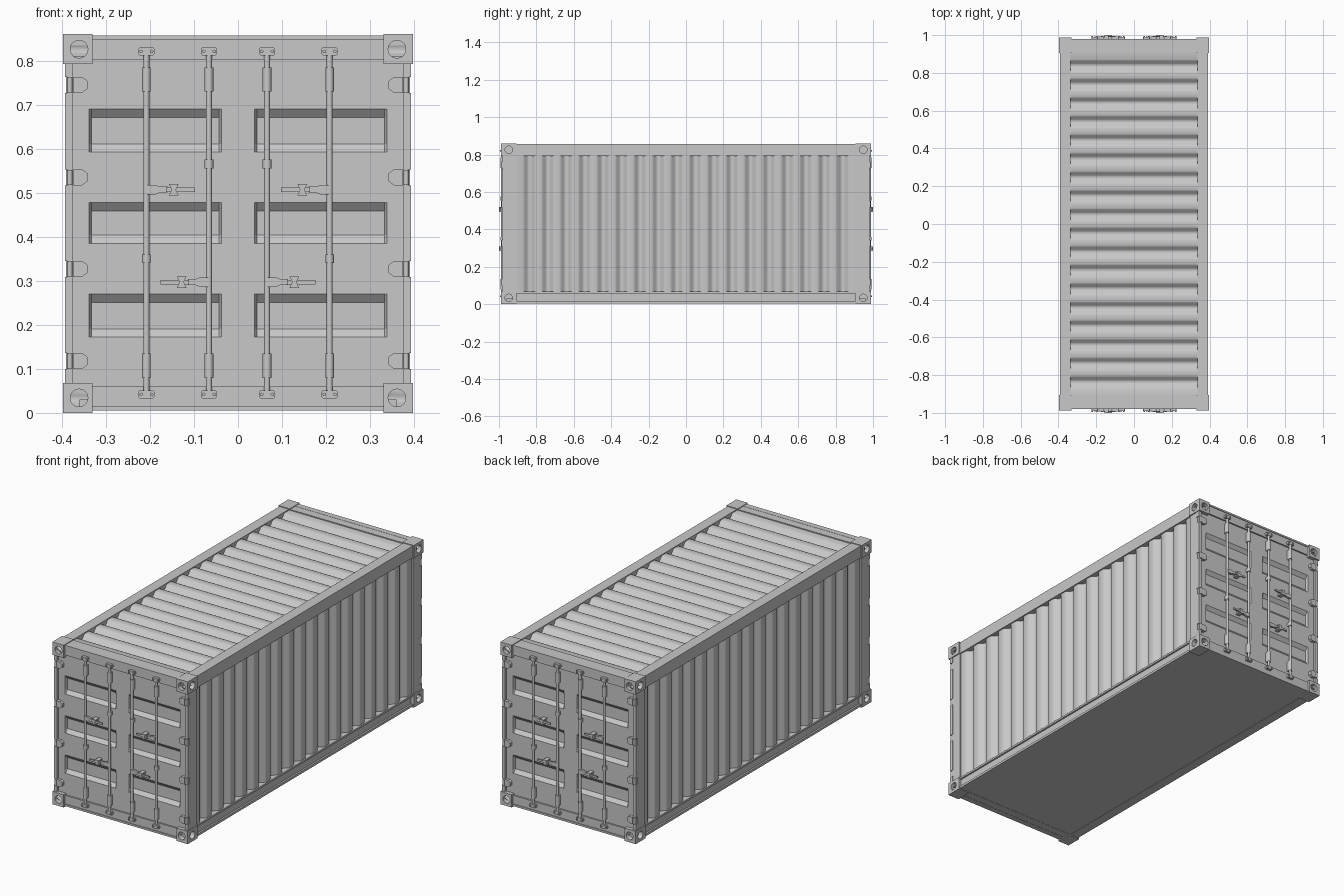
import bpy, bmesh, math
from mathutils import Matrix, Vector

cube = bpy.data.objects.get("Cube")
if cube:
    bpy.data.objects.remove(cube, do_unlink=True)

GREY = (0.58, 0.58, 0.58, 1)
steel = bpy.data.materials.new("grey_steel")
steel.use_nodes = True
steel.diffuse_color = GREY
steel.node_tree.nodes["Principled BSDF"].inputs["Base Color"].default_value = GREY


def finish(name, bm, mirror="", smooth=None):
    """Turn a bmesh into an object, mirrored about the world centre."""
    me = bpy.data.meshes.new(name)
    bm.to_mesh(me)
    bm.free()
    me.materials.append(steel)
    if smooth:
        me.shade_smooth()
        me.set_sharp_from_angle(angle=math.radians(smooth))
    ob = bpy.data.objects.new(name, me)
    bpy.context.collection.objects.link(ob)
    if mirror:
        mod = ob.modifiers.new("Mirror", "MIRROR")
        mod.use_axis = ["x" in mirror, "y" in mirror, False]
        mod.use_mirror_merge = False
    return ob


def box(name, x, y, z, mirror="xy"):
    bm = bmesh.new()
    size = Vector((x[1] - x[0], y[1] - y[0], z[1] - z[0]))
    mid = Vector((x[0] + x[1], y[0] + y[1], z[0] + z[1])) / 2
    bmesh.ops.create_cube(bm, size=1, matrix=Matrix.LocRotScale(mid, None, size))
    return finish(name, bm, mirror)


def cylinder(name, centre, radius, length, axis="Z", mirror="xy", sides=16):
    bm = bmesh.new()
    turn = {"X": Matrix.Rotation(math.pi / 2, 4, "Y"),
            "Y": Matrix.Rotation(math.pi / 2, 4, "X"), "Z": Matrix()}[axis]
    bmesh.ops.create_cone(bm, cap_ends=True, segments=sides, radius1=radius,
                          radius2=radius, depth=length,
                          matrix=Matrix.Translation(centre) @ turn)
    return finish(name, bm, mirror, 40)


def prism(name, points, y, mirror="xy"):
    """Extrude an x-z outline along y."""
    bm = bmesh.new()
    face = bm.faces.new([bm.verts.new((px, y[0], pz)) for px, pz in points])
    new = bmesh.ops.extrude_face_region(bm, geom=[face])["geom"]
    bmesh.ops.translate(bm, vec=(0, y[1] - y[0], 0),
                        verts=[v for v in new if isinstance(v, bmesh.types.BMVert)])
    bmesh.ops.recalc_face_normals(bm, faces=bm.faces)
    return finish(name, bm, mirror)


def sheet(name, us, vs, place, facing, mirror, smooth=None):
    """Grid of quads, shaped by place(u, v) and turned towards facing."""
    bm = bmesh.new()
    grid = [[bm.verts.new(place(u, v)) for v in vs] for u in us]
    for a, b in zip(grid, grid[1:]):
        for i in range(len(vs) - 1):
            bm.faces.new((a[i], b[i], b[i + 1], a[i + 1]))
    bm.normal_update()
    if sum((f.normal for f in bm.faces), Vector()).dot(facing) < 0:
        bmesh.ops.reverse_faces(bm, faces=bm.faces)
    return finish(name, bm, mirror, smooth)


# Corrugated walls and roof: broad crests with narrow sunken valleys
PITCH, VALLEYS, DEPTH = 0.0985, 18, 0.024
stations, sink = [-0.915], {-0.915: 0}
for n in range(VALLEYS):
    c = (n - (VALLEYS - 1) / 2) * PITCH
    for offset, amount in ((-0.034, 0), (-0.026, 0.15), (-0.013, 0.85), (-0.005, 1),
                           (0.005, 1), (0.013, 0.85), (0.026, 0.15), (0.034, 0)):
        stations.append(c + offset)
        sink[c + offset] = amount * DEPTH
stations.append(0.915)
sink[0.915] = 0

sheet("side_wall", stations, (0.06, 0.80), lambda y, z: (0.384 - sink[y], y, z),
      Vector((1, 0, 0)), "x", 80)
sheet("roof", stations, (-0.34, 0.34), lambda y, x: (x, y, 0.851 - sink[y]),
      Vector((0, 0, 1)), "", 80)

# Frame
box("top_side_rail", (0.335, 0.391), (-0.907, 0.907), (0.793, 0.856), "x")
box("bottom_rail_web", (0.34, 0.382), (-0.907, 0.907), (0.01, 0.065), "x")
box("bottom_rail_upper_flange", (0.34, 0.391), (-0.907, 0.907), (0.058, 0.068), "x")
box("bottom_rail_lower_flange", (0.34, 0.391), (-0.907, 0.907), (0.005, 0.017), "x")
box("floor", (-0.36, 0.36), (-0.96, 0.96), (0.007, 0.03), "")
box("header", (-0.335, 0.335), (-0.976, -0.907), (0.803, 0.856), "y")
box("header_lip", (-0.335, 0.335), (-0.98, -0.95), (0.848, 0.857), "y")
box("sill", (-0.335, 0.335), (-0.976, -0.907), (0.006, 0.06), "y")
box("sill_lip", (-0.335, 0.335), (-0.98, -0.95), (0.005, 0.015), "y")
box("corner_post", (0.345, 0.391), (-0.966, -0.905), (0.06, 0.80))
box("post_lip", (0.375, 0.388), (-0.98, -0.96), (0.06, 0.80))

# Hinges, set into gaps along the outer edge of each post
HINGES = (0.118, 0.327, 0.535, 0.745)
edges = [0.06] + [h + s for h in HINGES for s in (-0.018, 0.018)] + [0.80]
for low, high in zip(edges[::2], edges[1::2]):
    box("post_edge", (0.388, 0.393), (-0.98, -0.96), (low, high))
for h in HINGES:
    outline = [(0.375, h - 0.018), (0.375, h + 0.018), (0.354, h + 0.018),
               (0.342, h + 0.009), (0.342, h - 0.009), (0.354, h - 0.018)]
    prism("hinge_leaf", outline, (-0.984, -0.968))
    cylinder("hinge_pin", (0.382, -0.981, h), 0.006, 0.034)

# Corner castings with round lifting holes on the end and side
for z in (0.034, 0.826):
    casting = box("corner_casting", (0.33, 0.397), (-0.988, -0.905), (z - 0.034, z + 0.034), "")
    holes = [cylinder("hole_cutter", (0.361, -0.965, z), 0.02, 0.07, "Y", "", 24),
             cylinder("hole_cutter", (0.375, -0.948, z), 0.02, 0.07, "X", "", 24)]
    for hole in holes:
        hole.hide_render = True
        hole.hide_set(True)
        cut = casting.modifiers.new("Hole", "BOOLEAN")
        cut.operation, cut.solver, cut.object = "DIFFERENCE", "EXACT", hole
    flip = casting.modifiers.new("Mirror", "MIRROR")
    flip.use_axis = (True, True, False)
    flip.use_mirror_merge = False

# Doors with three sunken panels each, sloped above and below
PANELS = ((0.172, 0.27), (0.385, 0.478), (0.592, 0.69))
levels = [0.055]
for low, high in PANELS:
    levels += [low, low + 0.019, high - 0.019, high]
levels.append(0.81)


def door_point(x, z):
    sunk = 0.037 < x < 0.339 and 0.042 < x < 0.334
    sunk = sunk and any(a + 0.01 < z < b - 0.01 for a, b in PANELS)
    return (x, -0.952 if sunk else -0.968, z)


sheet("door", (0, 0.038, 0.043, 0.333, 0.338, 0.376), levels, door_point,
      Vector((0, -1, 0)), "xy")

# Locking rods with guides, end keepers and swinging handles
ROD_Y = -0.982
for x, joint, handle, way in ((0.208, 0.35, 0.507, -1), (0.066, 0.565, 0.297, 1)):
    cylinder("locking_rod", (x, ROD_Y, 0.43), 0.0068, 0.79)
    for z, tall in ((0.107, 0.055), (0.757, 0.055), (joint, 0.02)):
        cylinder("rod_sleeve", (x, ROD_Y, z), 0.0098, tall)
        box("rod_guide", (x - 0.008, x + 0.008), (ROD_Y, -0.965), (z - tall / 2, z + tall / 2))
    for z in (0.042, 0.821):
        outline = [(x + sx, z + sz) for sx, sz in (
            (-0.018, -0.006), (-0.015, -0.009), (0.015, -0.009), (0.018, -0.006),
            (0.018, 0.006), (0.015, 0.009), (-0.015, 0.009), (-0.018, 0.006))]
        prism("rod_keeper", outline, (-0.99, -0.974))
        for side in (-0.012, 0.012):
            cylinder("keeper_bolt", (x + side, -0.99, z), 0.004, 0.008, "Y", "xy", 10)
    hub = [(x + way * u, handle + w) for u, w in (
        (0, -0.011), (0.02, -0.011), (0.03, -0.007), (0.048, -0.007),
        (0.048, 0.007), (0.03, 0.007), (0.02, 0.011), (0, 0.011))]
    prism("handle_hub", hub, (-0.992, -0.98))
    a, b = sorted((x + way * 0.045, x + way * 0.11))
    box("handle_bar", (a, b), (-0.996, -0.989), (handle - 0.005, handle + 0.005))
    catch = [(x + way * 0.062 + u, handle + w) for u, w in (
        (-0.011, -0.013), (0.011, -0.013), (0.005, 0), (0.011, 0.013),
        (-0.011, 0.013), (-0.005, 0))]
    prism("handle_catch", catch, (-1.0, -0.967))
